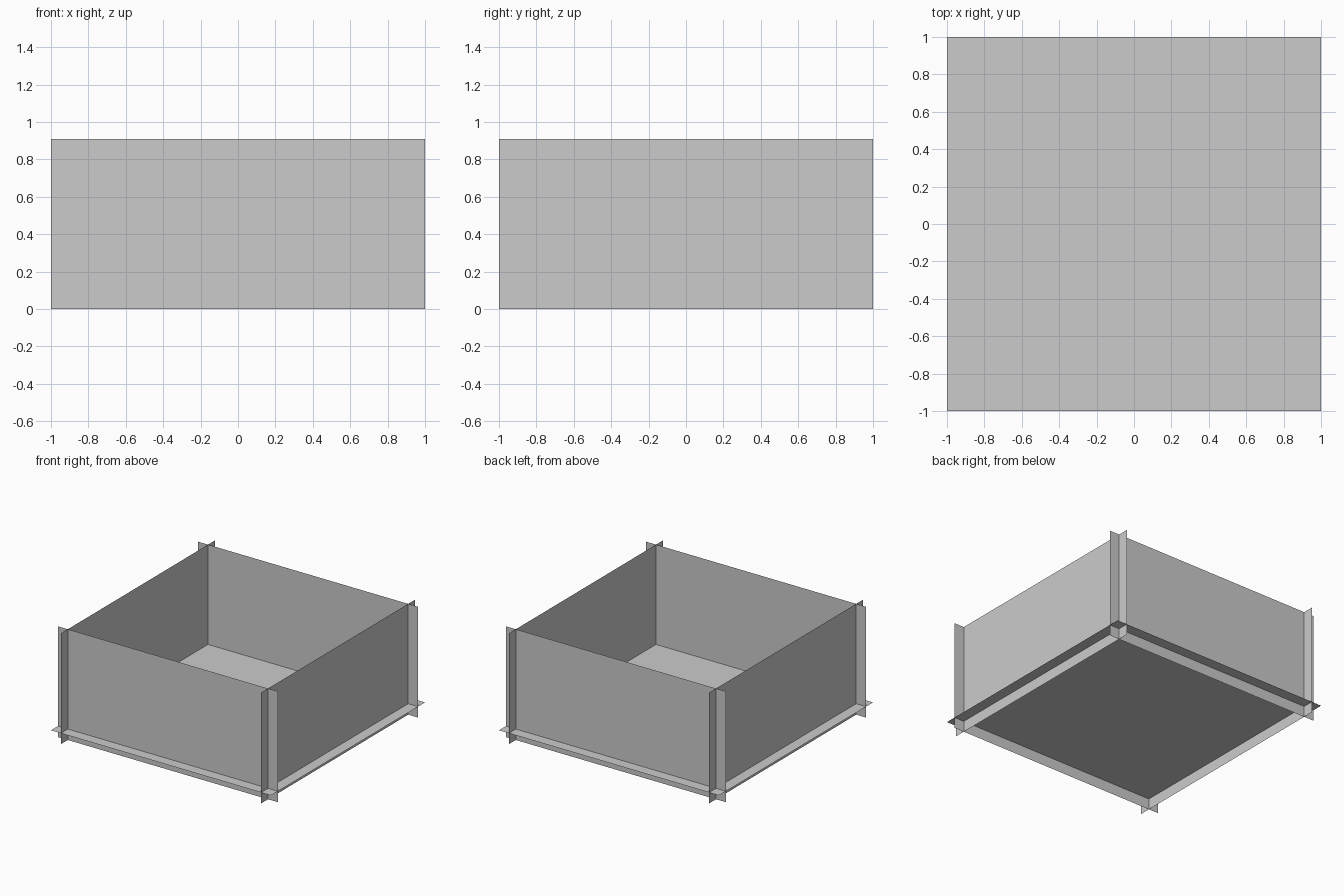
import bpy
from mathutils import Vector

if "Cube" in bpy.data.objects:
    bpy.data.objects.remove(bpy.data.objects["Cube"])

INSET = 0.91     # distance of each wall from the centre line
HEIGHT = 0.91    # top edge of the walls
FLOOR_Z = 0.09   # height of the floor sheet


def sheet(name, centre, half_u, half_v):
    """Single flat rectangle spanned by two half-extent vectors."""
    c, u, v = Vector(centre), Vector(half_u), Vector(half_v)
    mesh = bpy.data.meshes.new(name)
    mesh.from_pydata([c - u - v, c + u - v, c + u + v, c - u + v], [], [(0, 1, 2, 3)])
    obj = bpy.data.objects.new(name, mesh)
    bpy.context.collection.objects.link(obj)
    return obj


half_up = (0, 0, HEIGHT / 2)

# Floor sheet, overhanging the walls on all sides
sheet("floor", (0, 0, FLOOR_Z), (1, 0, 0), (0, 1, 0))

# Four crossing walls, each running past the corners and below the floor
for name, x, y in (("front_wall", 0, -1), ("right_wall", 1, 0),
                   ("back_wall", 0, 1), ("left_wall", -1, 0)):
    sheet(name, (x * INSET, y * INSET, HEIGHT / 2), (-y, x, 0), half_up)
